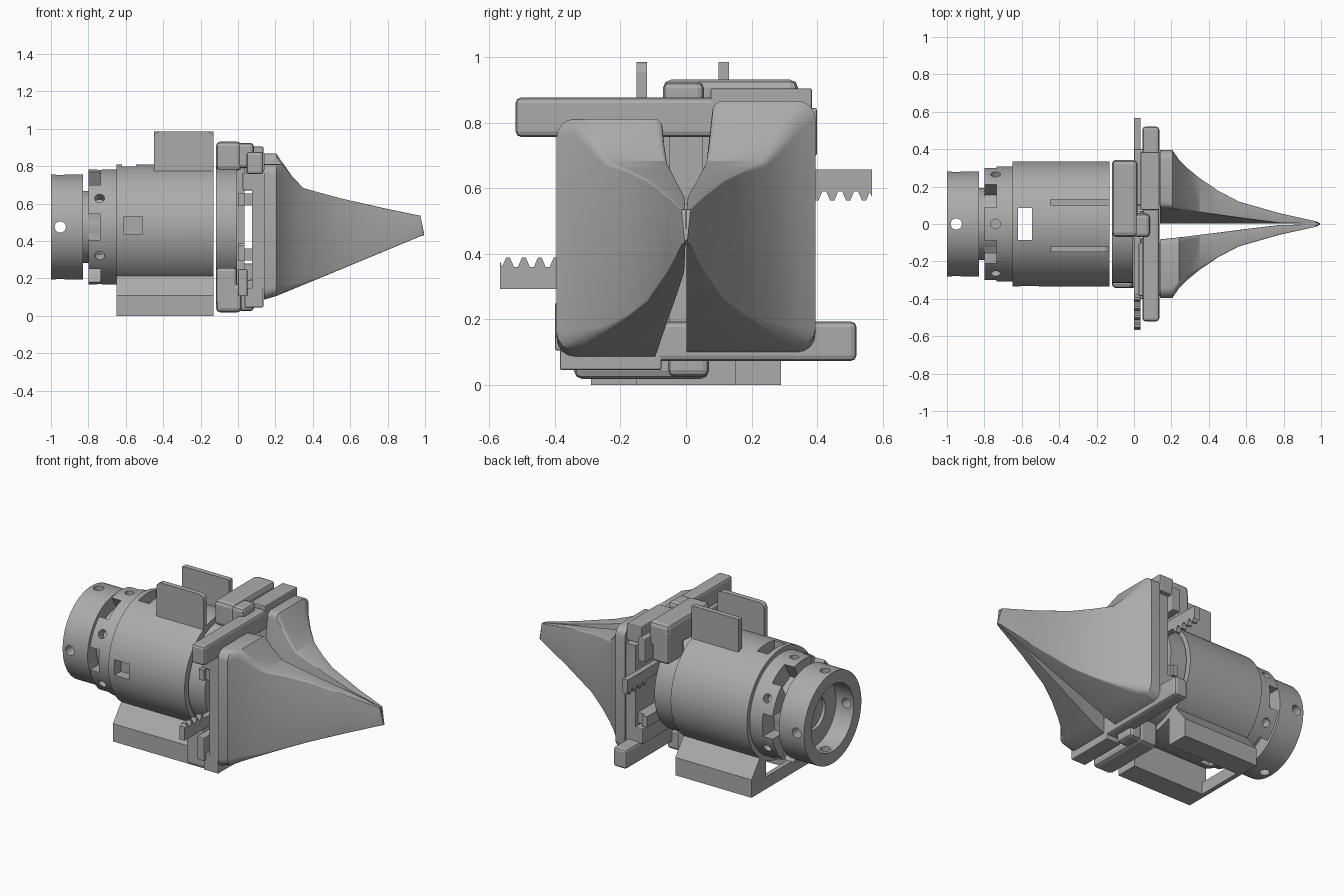
import bpy, bmesh
from math import pi, sin, cos, radians
from mathutils import Matrix

if "Cube" in bpy.data.objects:
    bpy.data.objects.remove(bpy.data.objects["Cube"], do_unlink=True)

AXIS = 0.475  # height of the tool's long axis
grey = bpy.data.materials.new("machined grey")
grey.use_nodes = True
grey.diffuse_color = (0.41, 0.41, 0.41, 1)
grey.node_tree.nodes["Principled BSDF"].inputs["Base Color"].default_value = grey.diffuse_color


def finish(name, bm, smooth=False, bevel=0):
    bmesh.ops.recalc_face_normals(bm, faces=bm.faces)
    me = bpy.data.meshes.new(name)
    bm.to_mesh(me)
    bm.free()
    ob = bpy.data.objects.new(name, me)
    bpy.context.collection.objects.link(ob)
    me.materials.append(grey)
    if bevel:
        mod = ob.modifiers.new("Rounded edges", "BEVEL")
        mod.width, mod.segments = bevel, 2
    if smooth:
        shade(ob)
    return ob


def shade(ob):
    bpy.ops.object.select_all(action='DESELECT')
    ob.select_set(True)
    bpy.context.view_layer.objects.active = ob
    bpy.ops.object.shade_smooth_by_angle(angle=radians(30))


def loft(name, rings, **kw):
    """Skin a row of matching closed rings and cap both ends."""
    bm = bmesh.new()
    rows = [[bm.verts.new(p) for p in ring] for ring in rings]
    n = len(rows[0])
    for a, b in zip(rows, rows[1:]):
        for i in range(n):
            j = (i + 1) % n
            bm.faces.new((a[i], a[j], b[j], b[i]))
    bm.faces.new(rows[0])
    bm.faces.new(rows[-1])
    return finish(name, bm, **kw)


def prism(name, x0, x1, profile, **kw):
    return loft(name, [[(x, y, z) for y, z in profile] for x in (x0, x1)], **kw)


def box(name, x, y, z, **kw):
    return prism(name, *x, [(y[0], z[0]), (y[1], z[0]), (y[1], z[1]), (y[0], z[1])], **kw)


def rod(name, x0, x1, r, sides=64, smooth=True):
    ring = [(r * cos(2 * pi * i / sides), AXIS + r * sin(2 * pi * i / sides)) for i in range(sides)]
    return prism(name, x0, x1, ring, smooth=smooth)


def about_axis(angle):
    c = Matrix.Translation((0, 0, AXIS))
    return c @ Matrix.Rotation(angle, 4, 'X') @ c.inverted()


def radial_pin(x, r, angle, inner, outer):
    """Cutter pointing outward from the long axis."""
    bm = bmesh.new()
    bmesh.ops.create_cone(bm, cap_ends=True, segments=20, radius1=r, radius2=r, depth=outer - inner,
                          matrix=Matrix.Translation((x, 0, AXIS + (inner + outer) / 2)))
    bm.transform(about_axis(angle))
    return finish("cutter", bm)


def cut(ob, cutters):
    for c in cutters:
        mod = ob.modifiers.new("Cut", "BOOLEAN")
        mod.operation, mod.object, mod.solver = 'DIFFERENCE', c, 'EXACT'
    bpy.context.view_layer.update()
    me = bpy.data.meshes.new_from_object(ob.evaluated_get(bpy.context.evaluated_depsgraph_get()))
    ob.modifiers.clear()
    ob.data = me
    for c in cutters:
        bpy.data.objects.remove(c, do_unlink=True)
    shade(ob)


def opposite(ob, name):
    """Half-turn copy about the long axis."""
    twin = ob.copy()
    twin.data = ob.data.copy()
    twin.name = name
    twin.data.transform(about_axis(pi))
    bpy.context.collection.objects.link(twin)


# Main barrel with windows on the top, underside and front
barrel = rod("barrel", -0.65, -0.13, 0.335, 96)
cut(barrel, [box("cutter", (-0.62, -0.545), (-0.085, 0.085), (0.05, 0.95)),
             box("cutter", (-0.61, -0.51), (-0.5, -0.27), (0.435, 0.53))])

# Castellated ring with radial pin holes
ring = rod("castellated_ring", -0.80, -0.64, 0.307, 96)
notches = []
for k in range(6):
    a = k * pi / 3
    notch = box("cutter", (-0.85, -0.735), (-0.07, 0.07), (AXIS + 0.19, AXIS + 0.4))
    notch.data.transform(about_axis(a + pi / 6))
    notches += [notch, radial_pin(-0.74, 0.026, a, 0.25, 0.4)]
cut(ring, notches)

# Neck and clamping collar with stepped bore and set screw holes
rod("neck", -0.86, -0.70, 0.193)
collar = rod("collar", -1.0, -0.83, 0.28, 96)
cut(collar, [rod("cutter", -1.1, -0.88, 0.205), rod("cutter", -0.95, -0.8, 0.1)]
    + [radial_pin(-0.95, 0.03, k * pi / 2, 0.1, 0.4) for k in range(4)])

# Foot: two side rails and a rear tie
for name, s in (("foot_rail_left", 1), ("foot_rail_right", -1)):
    prism(name, -0.65, -0.13, [(s * y, z) for y, z in
          ((0.15, 0), (0.29, 0), (0.29, 0.11), (0.205, 0.22), (0.15, 0.22))])
box("foot_tie", (-0.65, -0.622), (-0.16, 0.16), (0, 0.075))

# Top fins, the right one with rounded upper corners
for name, y, r in (("fin_left", 0.115, 0.004), ("fin_right", -0.135, 0.03)):
    outline = [(-0.45, 0.76), (-0.13, 0.76)]
    for cx, start in ((-0.13 - r, 0), (-0.45 + r, 90)):
        for step in range(4):
            a = radians(start + 30 * step)
            outline.append((cx + r * cos(a), 0.985 - r + r * sin(a)))
    loft(name, [[(x, y + d, z) for x, z in outline] for d in (-0.016, 0.016)])

# Guide housing between barrel and jaws
rod("front_hub", -0.118, -0.005, 0.315, 48)
g = box("upper_guide", (-0.118, 0.02), (-0.07, 0.342), (0.775, 0.932), bevel=0.025)
opposite(g, "lower_guide")
g = box("upper_guide_shoulder", (-0.118, -0.005), (0.18, 0.342), (0.69, 0.90), bevel=0.02)
opposite(g, "lower_guide_shoulder")
g = box("upper_guide_nose", (0.0, 0.085), (-0.07, 0.055), (0.79, 0.925), bevel=0.02)
opposite(g, "lower_guide_nose")
box("guide_spine", (-0.02, 0.035), (-0.05, 0.05), (0.1, 0.85))

# Sliding bars, one per jaw
s = box("upper_slide_bar", (0.045, 0.135), (-0.52, 0.12), (0.757, 0.877), bevel=0.016)
opposite(s, "lower_slide_bar")
s = box("upper_slide_lip", (0.035, 0.135), (0.075, 0.385), (0.80, 0.905), bevel=0.006)
opposite(s, "lower_slide_lip")
s = box("upper_hook", (0.0, 0.05), (0.10, 0.40), (0.70, 0.845), bevel=0.006)
opposite(s, "lower_hook")
s = box("lower_shelf", (0.025, 0.12), (0.10, 0.385), (0.185, 0.28), bevel=0.006)
opposite(s, "upper_shelf")

# Toothed racks
teeth = []
y = 0.38
while y < 0.55:
    teeth += [(y, 0.590), (y + 0.012, 0.562), (y + 0.024, 0.562), (y + 0.036, 0.590)]
    y += 0.0485
rack = prism("left_rack", 0.0, 0.034, [(-0.38, 0.59)] + teeth + [(0.568, 0.572), (0.568, 0.657), (-0.38, 0.657)])
opposite(rack, "right_rack")


def jaw_section(x, inner_low, inner_high, outer, low, high, r, sign):
    """Four-cornered section with three rounded corners."""
    pts = [(inner_low, low)]
    for cy, cz, start, k in ((outer - r, low + r, -90, 1), (outer - r, high - r, 0, 1),
                             (inner_high + r * 0.6, high - r * 0.6, 90, 0.6)):
        for i in range(5):
            a = radians(start + 22.5 * i)
            pts.append((cy + k * r * cos(a), cz + k * r * sin(a)))
    return [(x, sign * py, pz) for py, pz in pts]


# Jaws: (x, share of inner gap, outer y, share of height, corner radius)
stations = [(0.14, 1, 0.395, 1.0, 0.055), (0.205, 0.92, 0.395, 1.0, 0.055), (0.24, 0.87, 0.345, 0.87, 0.045),
            (0.29, 0.8, 0.295, 0.70, 0.03), (0.35, 0.7, 0.245, 0.55, 0.016), (0.45, 0.55, 0.178, 0.47, 0.008),
            (0.56, 0.37, 0.12, 0.385, 0.006), (0.78, 0.04, 0.057, 0.235, 0.004), (0.975, 0.0, 0.014, 0.11, 0.002)]
for name, sign, in_low, in_high, low, high in (("left_jaw", 1, 0.0, 0.085, 0.10, 0.867),
                                               ("right_jaw", -1, 0.092, 0.08, 0.087, 0.812)):
    rings = []
    for x, gap, outer, share, r in stations:
        t = max(0, (x - 0.16) / 0.815)
        z0 = low + (0.425 - low) * t
        top = high if share == 1 else min(high, 0.425 + 0.11 * t + (share - 0.11 * t) * 0.443)
        rings.append(jaw_section(x, in_low * gap + 0.002, in_high * gap + 0.002, outer, z0, top, r, sign))
    # Pointed lower tip
    rings.append([(0.995, sign * 0.004 * (i % 2), 0.43 + 0.0008 * i) for i in range(len(rings[0]))])
    loft(name, rings, smooth=True)
    # Carrier behind the jaw
    box(name + "_carrier", (0.075, 0.15), sorted((sign * 0.10, sign * 0.385)), (0.14, 0.78))
    # Block joining the rack to the carrier
    box(name + "_rack_arm", (0.03, 0.08), sorted((sign * 0.12, sign * 0.36)),
        (0.295, 0.36) if sign > 0 else (0.59, 0.655))
